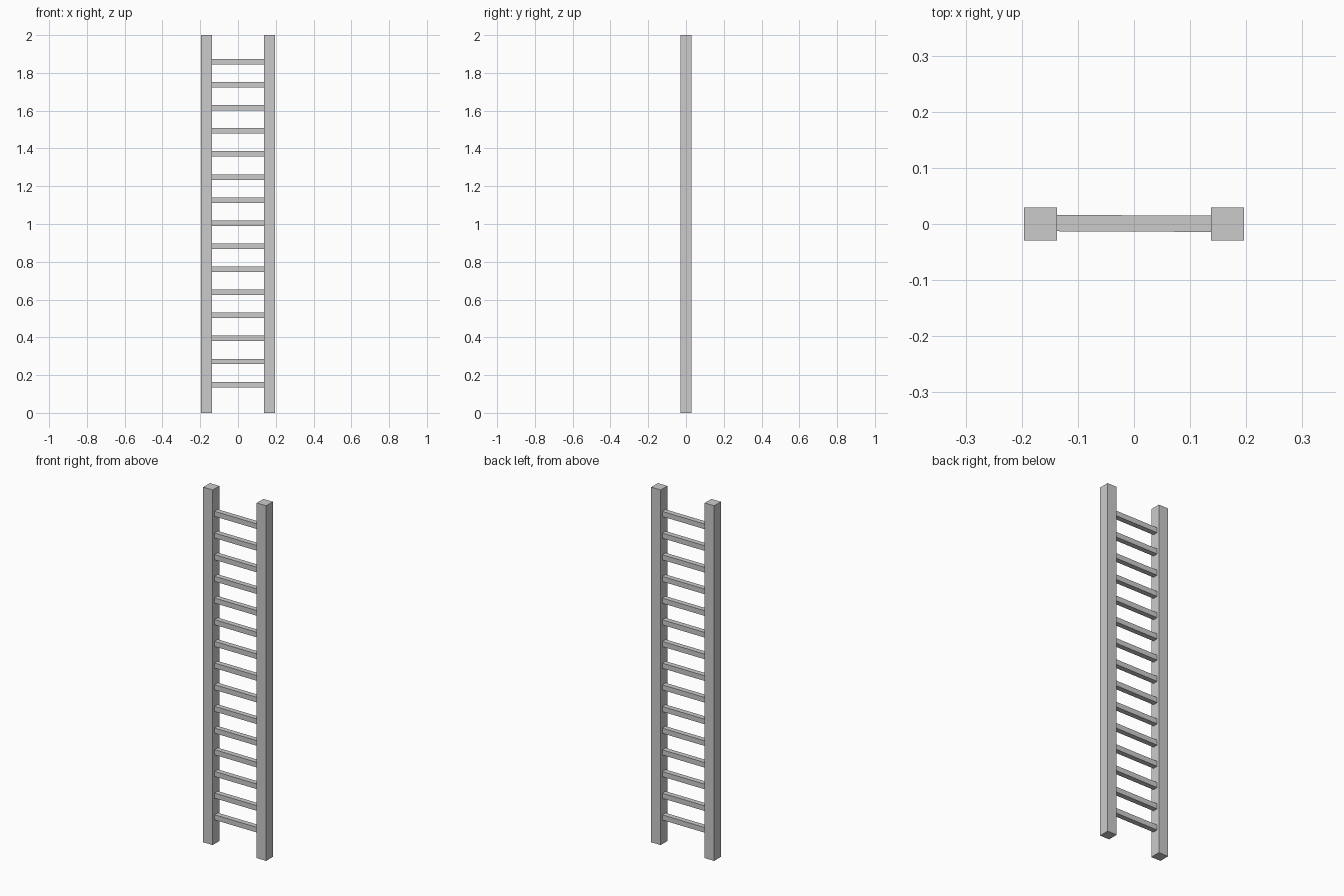
import bpy
import math

if "Cube" in bpy.data.objects:
    bpy.data.objects.remove(bpy.data.objects["Cube"])


def box(name, size, loc, rot=(0, 0, 0)):
    bpy.ops.mesh.primitive_cube_add(size=1, location=loc, rotation=rot)
    ob = bpy.context.object
    ob.name = name
    ob.scale = size
    return ob


# Side rails
for side, sx in (("left", -1), ("right", 1)):
    box(f"{side}_rail", (0.059, 0.059, 2.0), (sx * 0.1665, 0, 1.0))

# Rungs, evenly spaced, very slightly skewed and tucked into the rails
COUNT, LOW, HIGH = 15, 0.15, 1.859
for i in range(COUNT):
    z = LOW + (HIGH - LOW) * i / (COUNT - 1)
    box(f"rung_{i + 1:02d}", (0.29, 0.029, 0.029), (0, 0.001, z),
        (0, 0, math.radians(-0.25)))
